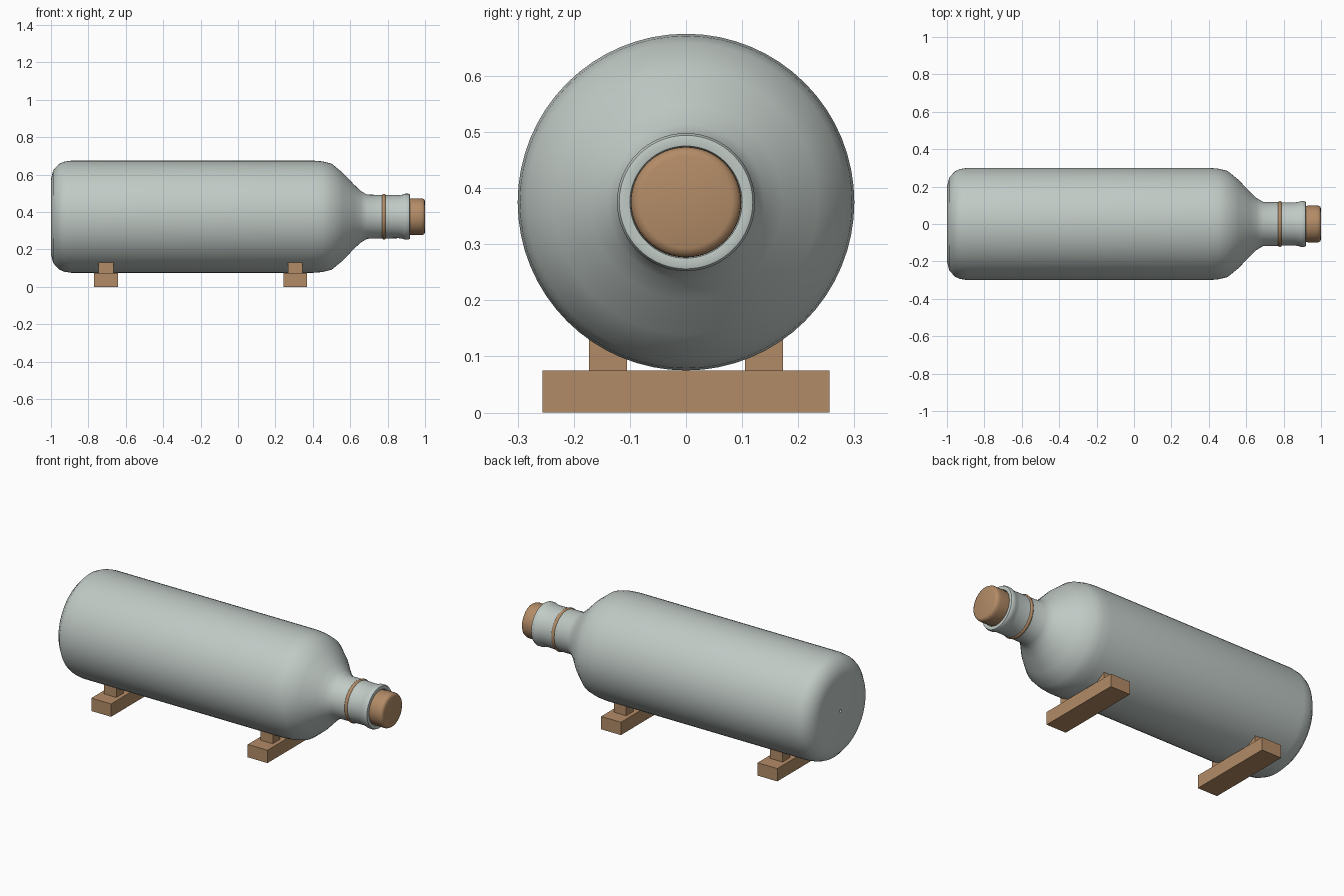
import bpy, bmesh, math

if "Cube" in bpy.data.objects:
    bpy.data.objects.remove(bpy.data.objects["Cube"])

AXIS_Z = 0.375


def material(name, rgb):
    m = bpy.data.materials.new(name)
    m.diffuse_color = (*rgb, 1)
    m.use_nodes = True
    m.node_tree.nodes["Principled BSDF"].inputs["Base Color"].default_value = m.diffuse_color
    return m


GLASS = material("pale grey glass", (0.53, 0.59, 0.56))
WOOD = material("warm wood", (0.45, 0.26, 0.135))


def finish(bm, name, mat):
    bmesh.ops.recalc_face_normals(bm, faces=bm.faces)
    me = bpy.data.meshes.new(name)
    bm.to_mesh(me)
    bm.free()
    me.materials.append(mat)
    ob = bpy.data.objects.new(name, me)
    bpy.context.collection.objects.link(ob)
    return ob


def lathe(name, profile, mat, closed=False, angle=40, segs=64):
    """Spin (x, radius) points around the horizontal bottle axis."""
    bm = bmesh.new()
    rings = []
    for x, r in profile:
        if r == 0:
            rings.append([bm.verts.new((x, 0, AXIS_Z))] * segs)
        else:
            rings.append([bm.verts.new((x, r * math.cos(2 * math.pi * i / segs),
                                        AXIS_Z + r * math.sin(2 * math.pi * i / segs)))
                          for i in range(segs)])
    pairs = list(zip(rings, rings[1:]))
    if closed:
        pairs.append((rings[-1], rings[0]))
    for a, b in pairs:
        for i in range(segs):
            j = (i + 1) % segs
            quad = list(dict.fromkeys((a[i], a[j], b[j], b[i])))
            bm.faces.new(quad)
    ob = finish(bm, name, mat)
    bpy.ops.object.select_all(action='DESELECT')
    ob.select_set(True)
    bpy.context.view_layer.objects.active = ob
    bpy.ops.object.shade_smooth_by_angle(angle=math.radians(angle))
    return ob


def block(name, x0, x1, y0, y1, z0, z1):
    bm = bmesh.new()
    bmesh.ops.create_cube(bm, size=1)
    for v in bm.verts:
        v.co = ((x0, x1)[v.co.x > 0], (y0, y1)[v.co.y > 0], (z0, z1)[v.co.z > 0])
    return finish(bm, name, WOOD)


# Bottle: hollow wall, tiny dimple in the base, shoulder, neck and lip
lathe("bottle", [
    (-0.985, 0), (-0.985, 0.008), (-1.0, 0.008), (-1.0, 0.20), (-0.988, 0.248),
    (-0.957, 0.282), (-0.93, 0.294), (-0.89, 0.30), (0.40, 0.30), (0.45, 0.296),
    (0.50, 0.284), (0.56, 0.235), (0.62, 0.172), (0.655, 0.139), (0.69, 0.118),
    (0.86, 0.115), (0.88, 0.118), (0.893, 0.123), (0.91, 0.123), (0.918, 0.119),
    (0.92, 0.112), (0.918, 0.10), (0.90, 0.096), (0.80, 0.096), (0.80, 0)], GLASS)

# Cork stopper, slightly barrelled
lathe("cork", [(0.82, 0), (0.82, 0.094), (0.915, 0.096), (0.93, 0.098), (0.97, 0.0985),
               (0.985, 0.098), (0.996, 0.093), (1.0, 0.082), (1.0, 0)], WOOD, angle=60)

# Cord ring around the neck
lathe("neck_ring", [(0.78 + 0.011 * math.cos(t * math.pi / 4),
                     0.112 + 0.0105 * math.sin(t * math.pi / 4)) for t in range(8)],
      WOOD, closed=True, angle=60)

# Two cradles: crossbar with a pair of chocks
for end, cx in (("rear", -0.706), ("front", 0.306)):
    block(end + "_crossbar", cx - 0.064, cx + 0.064, -0.256, 0.256, 0, 0.075)
    for side, s in (("left", -1), ("right", 1)):
        y0, y1 = sorted((s * 0.105, s * 0.173))
        block(f"{end}_{side}_chock", cx - 0.04, cx + 0.04, y0, y1, 0.07, 0.13)
